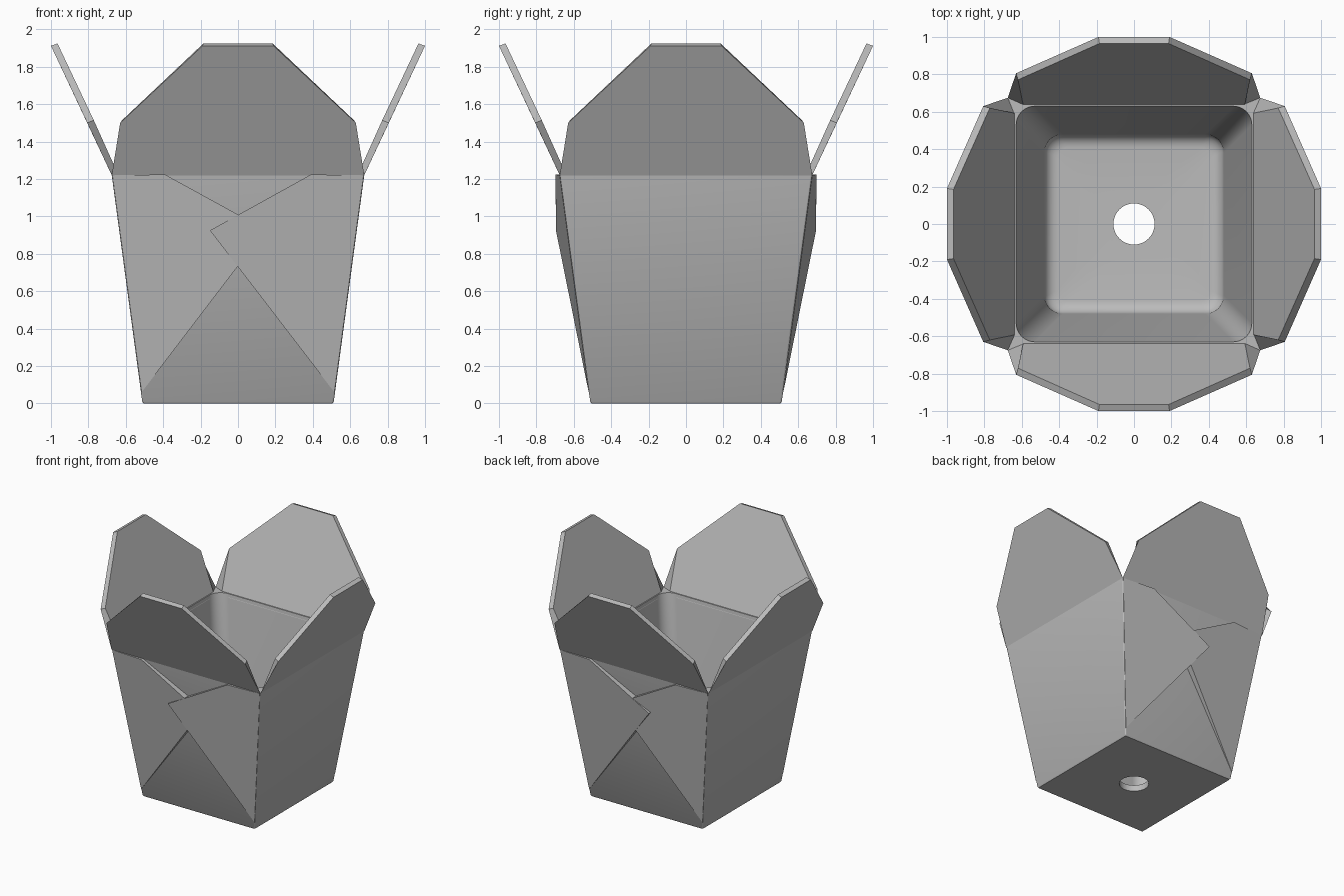
import bpy, bmesh, math
from mathutils import Matrix

cube = bpy.data.objects.get("Cube")
if cube:
    bpy.data.objects.remove(cube, do_unlink=True)

GREY = (0.5, 0.5, 0.5, 1)
mat = bpy.data.materials.new("plain grey")
mat.use_nodes = True
mat.diffuse_color = GREY
bsdf = next(n for n in mat.node_tree.nodes if n.type == "BSDF_PRINCIPLED")
bsdf.inputs["Base Color"].default_value = GREY

BASE, RIM, HEIGHT = 0.512, 0.675, 1.22


def finish(name, bm, smooth=False):
    """Turn a bmesh into a coloured object."""
    bmesh.ops.remove_doubles(bm, verts=bm.verts[:], dist=0.0001)
    bmesh.ops.recalc_face_normals(bm, faces=bm.faces[:])
    mesh = bpy.data.meshes.new(name)
    bm.to_mesh(mesh)
    bm.free()
    mesh.materials.append(mat)
    obj = bpy.data.objects.new(name, mesh)
    bpy.context.collection.objects.link(obj)
    if smooth:
        bpy.ops.object.select_all(action="DESELECT")
        obj.select_set(True)
        bpy.context.view_layer.objects.active = obj
        bpy.ops.object.shade_smooth_by_angle(angle=math.radians(30))
    return obj


def rounded_ring(bm, half, radius, z, steps=10):
    """Square ring with round corners; half == radius gives a circle."""
    verts = []
    for corner in range(4):
        mid = math.pi / 4 + corner * math.pi / 2
        cx = math.copysign(half - radius, math.cos(mid))
        cy = math.copysign(half - radius, math.sin(mid))
        for i in range(steps + 1):
            a = (corner + i / steps) * math.pi / 2
            verts.append(bm.verts.new((cx + radius * math.cos(a), cy + radius * math.sin(a), z)))
    return verts


def solid(bm, outer, inner):
    """Close two matching outlines into a solid slab."""
    a = [bm.verts.new(p) for p in outer]
    b = [bm.verts.new(p) for p in inner]
    bm.faces.new(a)
    bm.faces.new(b[::-1])
    for i in range(len(a)):
        j = (i + 1) % len(a)
        bm.faces.new((a[i], b[i], b[j], a[j]))


# Box: drain hole, outside wall, rim, rounded inside wall, filleted floor
FLOOR, FILLET, INNER_BASE = 0.05, 0.07, 0.48
profile = [(0.11, 0.11, 0), (0.505, 0.008, 0), (BASE, 0.01, 0.01),
           (RIM, 0.01, HEIGHT), (0.63, 0.1, HEIGHT)]
for i in range(7):
    a = i / 6 * math.pi / 2
    profile.append((INNER_BASE - FILLET * (1 - math.cos(a)), 0.1 - 0.04 * i / 6,
                    FLOOR + FILLET * (1 - math.sin(a))))
profile.append((0.11, 0.11, FLOOR))
bm = bmesh.new()
rings = [rounded_ring(bm, *p) for p in profile]
for k, ring in enumerate(rings):
    nxt = rings[(k + 1) % len(rings)]
    for i in range(len(ring)):
        j = (i + 1) % len(ring)
        bm.faces.new((ring[i], ring[j], nxt[j], nxt[i]))
finish("box_body", bm, smooth=True)

# Four open lid flaps leaning outwards: (half width, distance out, height)
flap_outer = [(0.675, 0.675, 1.22), (0.63, 0.806, 1.5), (0.19, 1.0, 1.912)]
flap_inner = [(0.59, 0.625, 1.19), (0.62, 0.771, 1.514), (0.185, 0.965, 1.925)]


def outline(rows):
    right = [(w, -d, z) for w, d, z in rows]
    left = [(-w, -d, z) for w, d, z in reversed(rows)]
    return right + left


for n, side in enumerate(("front", "left", "back", "right")):
    bm = bmesh.new()
    solid(bm, outline(flap_outer), outline(flap_inner))
    bm.transform(Matrix.Rotation(n * math.pi / 2, 4, "Z"))
    finish(side + "_flap", bm)


# Folded gussets on front and back, lifting off the wall towards the middle
def wall(z):
    return BASE + (RIM - BASE) * z / HEIGHT


def gusset(name, points, sx, sy):
    outer, inner = [], []
    for x, z in points:
        lift = 0.076 * (wall(z) - x)
        outer.append((sx * x, sy * (wall(z) + lift), z))
        inner.append((sx * x, sy * (wall(z) - 0.01), z))
    bm = bmesh.new()
    solid(bm, outer, inner)
    finish(name, bm)


full_fold = [(0.67, 1.22), (0.39, 1.224), (-0.15, 0.925), (0.515, 0.06)]
tucked_fold = [(0.67, 1.22), (0.39, 1.224), (0, 1.01), (0, 0.735), (0.515, 0.06)]
for side, sy in (("front", -1), ("back", 1)):
    gusset(side + "_top_fold", full_fold, 1, sy)
    gusset(side + "_tucked_fold", tucked_fold, -1, sy)
